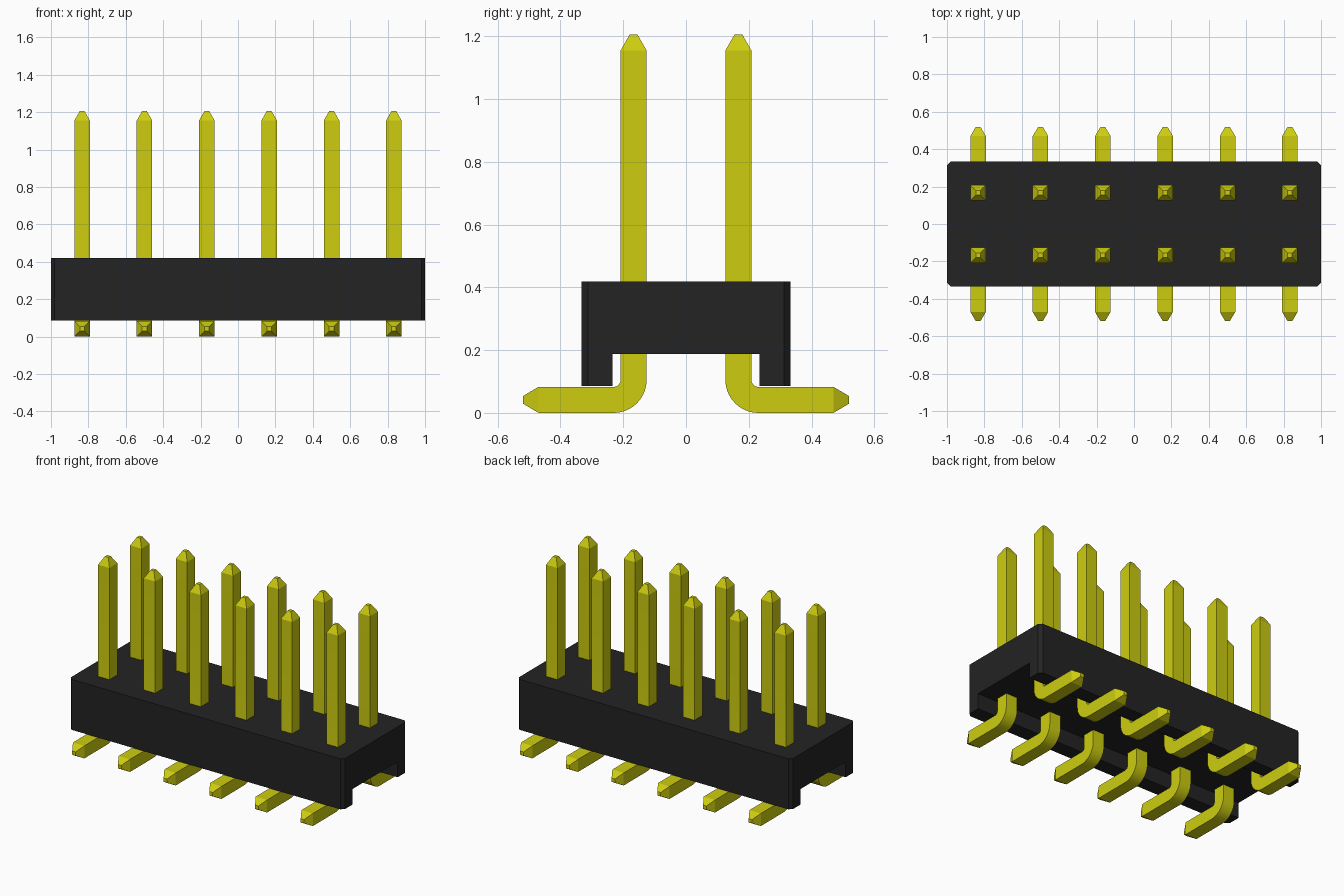
import bpy, bmesh, math
from mathutils import Vector

if "Cube" in bpy.data.objects:
    bpy.data.objects.remove(bpy.data.objects["Cube"], do_unlink=True)


def material(name, rgb, rough):
    m = bpy.data.materials.new(name)
    m.use_nodes = True
    m.diffuse_color = (*rgb, 1)
    bsdf = m.node_tree.nodes["Principled BSDF"]
    bsdf.inputs["Base Color"].default_value = (*rgb, 1)
    bsdf.inputs["Roughness"].default_value = rough
    return m


BLACK = material("black plastic", (0.0168, 0.0168, 0.0168), 0.6)
YELLOW = material("yellow metal", (0.61, 0.61, 0.005), 0.4)


def finish(bm, name, mat):
    bmesh.ops.recalc_face_normals(bm, faces=bm.faces[:])
    me = bpy.data.meshes.new(name)
    bm.to_mesh(me)
    bm.free()
    me.materials.append(mat)
    ob = bpy.data.objects.new(name, me)
    bpy.context.collection.objects.link(ob)
    return ob


# Housing: channel profile extruded along x, vertical outer corners chamfered
W, CH, BOTTOM, ROOF, TOP = 0.333, 0.235, 0.086, 0.188, 0.419
profile = [(-W, BOTTOM), (-CH, BOTTOM), (-CH, ROOF), (CH, ROOF),
           (CH, BOTTOM), (W, BOTTOM), (W, TOP), (-W, TOP)]
bm = bmesh.new()
face = bm.faces.new([bm.verts.new((-1, y, z)) for y, z in profile])
ext = bmesh.ops.extrude_face_region(bm, geom=[face])
bmesh.ops.translate(bm, vec=(2, 0, 0),
                    verts=[g for g in ext["geom"] if isinstance(g, bmesh.types.BMVert)])
corners = [e for e in bm.edges
           if all(abs(abs(v.co.y) - W) < 1e-4 for v in e.verts)
           and abs(e.verts[0].co.z - e.verts[1].co.z) > 0.1]
bmesh.ops.bevel(bm, geom=corners, offset=0.02, offset_type='OFFSET',
                segments=1, affect='EDGES')
finish(bm, "housing", BLACK)

# Pin: square section swept from the upper tip, round the bend, to the foot tip
HALF, TIP, ROW = 0.0415, 0.0125, 0.167
BEND = 0.0635                    # centreline bend radius
CY, CZ = ROW + BEND, HALF + BEND  # bend centre
UP, OUT = Vector((0, 0, 1)), Vector((0, 1, 0))
path = [(ROW, 1.206, OUT, TIP), (ROW, 1.155, OUT, HALF)]
STEPS = 10
for i in range(STEPS + 1):
    a = math.pi / 2 * i / STEPS
    normal = OUT * math.cos(a) + UP * math.sin(a)
    path.append((CY - BEND * math.cos(a), CZ - BEND * math.sin(a), normal, HALF))
path += [(0.47, HALF, UP, HALF), (0.519, HALF, UP, TIP)]


def make_pin(name, x, side):
    bm = bmesh.new()
    rings = []
    for y, z, n, h in path:
        ring = []
        for sx, sn in ((-1, -1), (1, -1), (1, 1), (-1, 1)):
            p = Vector((x + sx * h, y, z)) + n * (sn * h)
            p.y *= side
            ring.append(bm.verts.new(p))
        rings.append(ring)
    for a, b in zip(rings, rings[1:]):
        for k in range(4):
            j = (k + 1) % 4
            bm.faces.new((a[k], a[j], b[j], b[k]))
    bm.faces.new(rings[0])
    bm.faces.new(rings[-1])
    ob = finish(bm, name, YELLOW)
    # smooth only across the shallow steps of the bend
    bpy.ops.object.select_all(action='DESELECT')
    ob.select_set(True)
    bpy.context.view_layer.objects.active = ob
    bpy.ops.object.shade_smooth_by_angle(angle=math.radians(20))


# Two rows of six pins, feet turned outward
for row, side in (("front", -1), ("back", 1)):
    for i in range(6):
        make_pin(f"{row}_pin_{i + 1}", (i - 2.5) / 3, side)
